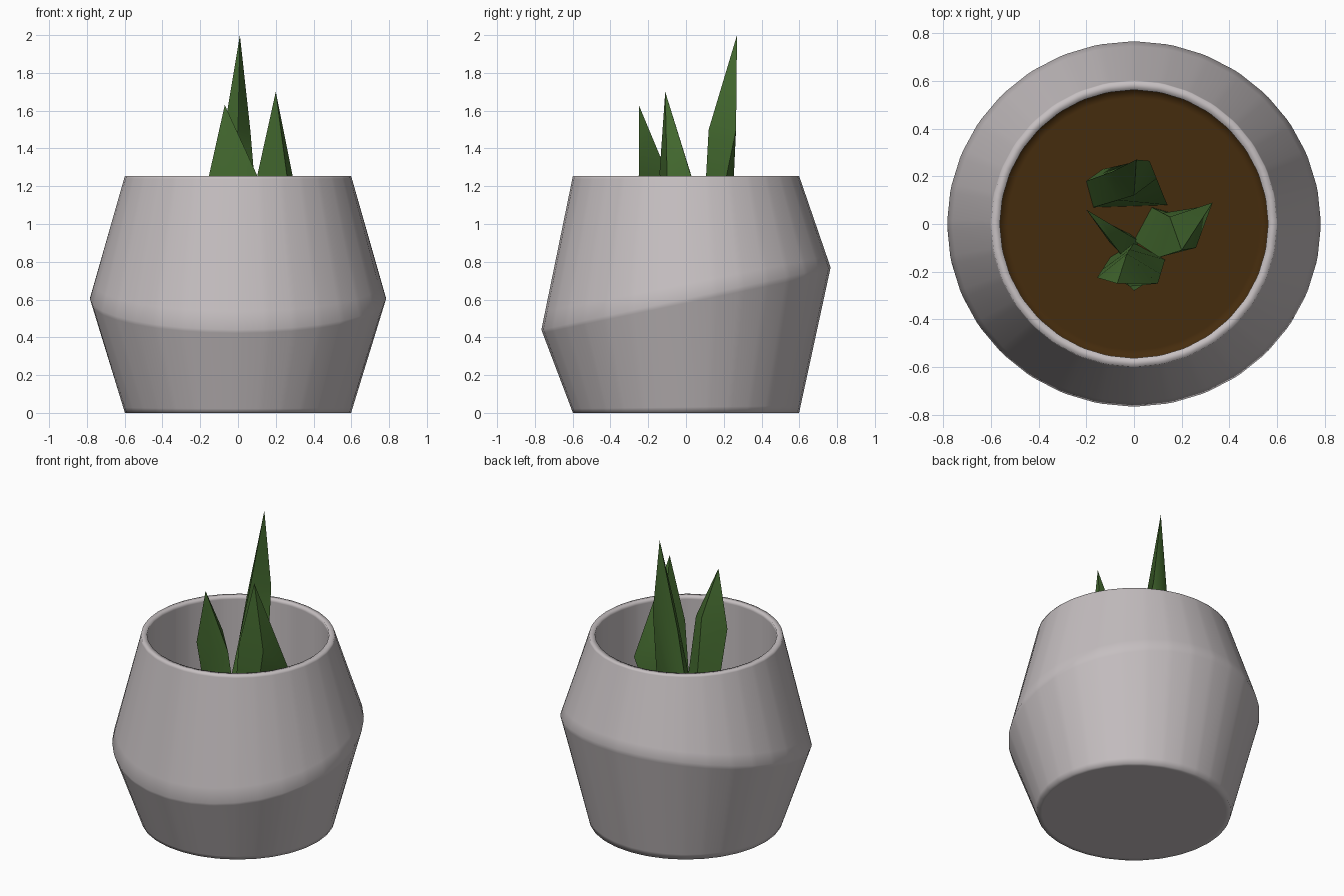
import bpy, bmesh, math
from mathutils import Vector

cube = bpy.data.objects.get("Cube")
if cube:
    bpy.data.objects.remove(cube, do_unlink=True)

SIDES = 32
SOIL_Z = 0.6
TOP_Z = 1.255


def material(name, colour):
    mat = bpy.data.materials.new(name)
    mat.use_nodes = True
    mat.diffuse_color = (*colour, 1)
    mat.node_tree.nodes["Principled BSDF"].inputs["Base Color"].default_value = (*colour, 1)
    return mat


def finish(bm, name, *mats):
    mesh = bpy.data.meshes.new(name)
    bm.to_mesh(mesh)
    bm.free()
    for mat in mats:
        mesh.materials.append(mat)
    for poly in mesh.polygons:
        poly.use_smooth = True
    obj = bpy.data.objects.new(name, mesh)
    bpy.context.collection.objects.link(obj)


def bridge(bm, low, high, index=0):
    n = len(low)
    for i in range(n):
        j = (i + 1) % n
        bm.faces.new((low[i], low[j], high[j], high[i])).material_index = index


def blend(ring_a, ring_b, t):
    return [a.lerp(b, t) for a, b in zip(ring_a, ring_b)]


# Ring of flat sides with narrowly chamfered corners
def ring(radius, z, tilt=0.0):
    corners = []
    for i in range(SIDES):
        a = math.tau * i / SIDES
        y = radius * math.sin(a)
        corners.append(Vector((radius * math.cos(a), y * math.cos(tilt), z + y * math.sin(tilt))))
    points = []
    for i, corner in enumerate(corners):
        points.append(corner.lerp(corners[i - 1], 0.12))
        points.append(corner.lerp(corners[(i + 1) % SIDES], 0.12))
    return points


stone = material("pale_stone", (0.56, 0.52, 0.53))
earth = material("brown_soil", (0.06, 0.025, 0.004))
green = material("leaf_green", (0.06, 0.15, 0.03))

# Pot: tilted waist between two level rims, with a straight-walled hollow
foot = ring(0.6, 0)
waist = ring(0.785, 0.605, math.radians(12.15))
lip = ring(0.6, TOP_Z)
rings = [ring(0.57, 0), foot, blend(foot, waist, 0.05), blend(foot, waist, 0.96), waist,
         blend(waist, lip, 0.12), blend(waist, lip, 0.98), lip,
         ring(0.563, TOP_Z), ring(0.563, TOP_Z - 0.02),
         ring(0.563, SOIL_Z + 0.02), ring(0.563, SOIL_Z)]
bm = bmesh.new()
loops = [[bm.verts.new(p) for p in points] for points in rings]
for low, high in zip(loops, loops[1:]):
    bridge(bm, low, high)
bm.faces.new(list(reversed(loops[0])))
# Soil is the floor of the hollow
soil = [bm.verts.new(p) for p in ring(0.53, SOIL_Z)]
bridge(bm, loops[-1], soil, 1)
bm.faces.new(soil).material_index = 1
finish(bm, "pot_with_soil", stone, earth)


# Leaf: a thick blade with four edges (left, outer, right, inner) rising to a point
def leaf(name, tip, wide, base):
    tip = Vector(tip)
    wide = [Vector(p) for p in wide]
    base = [Vector((*p, SOIL_Z)) for p in base]
    upper = [p.lerp(tip, 0.6) for p in wide]
    bm = bmesh.new()
    rows = [[bm.verts.new(p) for p in row]
            for row in (base, blend(base, wide, 0.6), wide, upper)]
    for low, high in zip(rows, rows[1:]):
        bridge(bm, low, high)
    point = bm.verts.new(tip)
    for i in range(4):
        bm.faces.new((rows[-1][i], rows[-1][(i + 1) % 4], point))
    bmesh.ops.recalc_face_normals(bm, faces=bm.faces[:])
    for edge in bm.edges:
        if len(edge.link_faces) == 2 and edge.calc_face_angle() > math.radians(55):
            edge.smooth = False
    finish(bm, name, green)


leaf("tall_back_leaf", (0.01, 0.27, 2),
     [(-0.09, 0.22, 1.4), (0, 0.26, 1.5), (0.065, 0.265, 1.5), (0, 0.12, 1.5)],
     [(-0.2, 0.18), (-0.13, 0.23), (0.14, 0.08), (-0.17, 0.07)])
leaf("front_leaf", (-0.07, -0.25, 1.63),
     [(-0.155, -0.225, 1.25), (-0.03, -0.25, 1.25), (0.1, -0.25, 1.26), (-0.03, -0.125, 1.33)],
     [(-0.1, -0.14), (0, -0.28), (0.13, -0.15), (0, -0.08)])
leaf("side_leaf", (0.2, -0.11, 1.7),
     [(0.105, -0.14, 1.27), (0.26, -0.1, 1.25), (0.33, 0.09, 1.05), (0.15, 0.03, 1.25)],
     [(0, -0.07), (0.18, -0.12), (0.18, 0.04), (0.075, 0.07)])
leaf("low_inner_leaf", (-0.2, 0.06, 0.95),
     [(-0.1, -0.08, 0.8), (-0.06, -0.12, 0.78), (-0.05, -0.03, 0.8), (-0.1, 0, 0.82)],
     [(-0.05, -0.12), (-0.02, -0.18), (0.02, -0.07), (-0.02, -0.04)])
